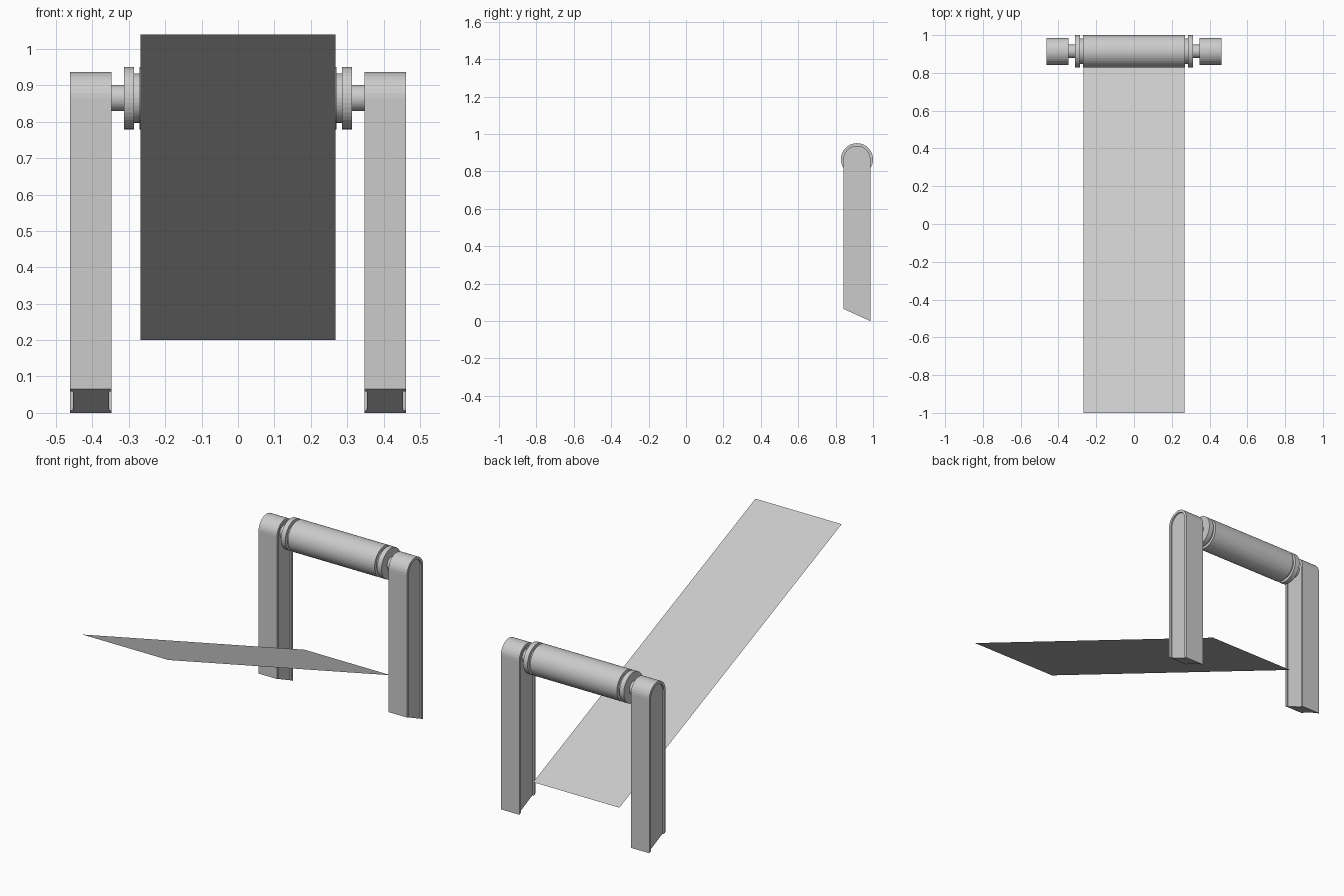
import bpy, bmesh
from math import sin, cos, pi

if "Cube" in bpy.data.objects:
    bpy.data.objects.remove(bpy.data.objects["Cube"])

AXIS_Y, AXIS_Z = 0.914, 0.865


def finish(name, bm):
    bmesh.ops.recalc_face_normals(bm, faces=bm.faces)
    mesh = bpy.data.meshes.new(name)
    bm.to_mesh(mesh)
    bm.free()
    obj = bpy.data.objects.new(name, mesh)
    bpy.context.collection.objects.link(obj)
    return obj


def arch(radius, segments=16):
    """Round-topped leg outline, open at the slanted foot."""
    foot = lambda y: 0.065 * (AXIS_Y + 0.072 - y) / 0.144
    pts = [(AXIS_Y - radius, foot(AXIS_Y - radius))]
    for i in range(segments + 1):
        a = pi - pi * i / segments
        pts.append((AXIS_Y + radius * cos(a), AXIS_Z + radius * sin(a)))
    pts.append((AXIS_Y + radius, foot(AXIS_Y + radius)))
    return pts


def make_leg(name, side):
    """Leg with an H-shaped section: rim band around a recessed web."""
    outer, inner = arch(0.072), arch(0.057)
    layers = [(inner, 0.355), (inner, 0.347), (outer, 0.347),
              (outer, 0.462), (inner, 0.462), (inner, 0.454)]
    bm = bmesh.new()
    strips = [[bm.verts.new((side * x, y, z)) for y, z in pts]
              for pts, x in layers]
    for a, b in zip(strips, strips[1:]):
        for i in range(len(a) - 1):
            bm.faces.new((a[i], a[i + 1], b[i + 1], b[i]))
    bm.faces.new(strips[0])
    bm.faces.new(strips[-1])
    # foot
    bm.faces.new([s[0] for s in strips] + [s[-1] for s in reversed(strips)])
    return finish(name, bm)


def make_roller(name, segments=40):
    """Lathed roller with necks, flanges and axle stubs."""
    half = [(0.27, 0.086), (0.27, 0.068), (0.286, 0.068), (0.286, 0.086),
            (0.313, 0.086), (0.313, 0.036), (0.355, 0.036)]
    profile = [(-x, r) for x, r in reversed(half)] + half
    bm = bmesh.new()
    rings = []
    for x, r in profile:
        rings.append([bm.verts.new((x, AXIS_Y + r * cos(2 * pi * i / segments),
                                    AXIS_Z + r * sin(2 * pi * i / segments)))
                      for i in range(segments)])
    for a, b in zip(rings, rings[1:]):
        for i in range(segments):
            j = (i + 1) % segments
            bm.faces.new((a[i], a[j], b[j], b[i]))
    bm.faces.new(rings[0])
    bm.faces.new(rings[-1])
    return finish(name, bm)


def make_belt(name):
    """Single-sheet sloping belt, high at the front."""
    bm = bmesh.new()
    corners = [(-0.268, -1, 1.04), (0.268, -1, 1.04),
               (0.268, 0.975, 0.2), (-0.268, 0.975, 0.2)]
    face = bm.faces.new([bm.verts.new(c) for c in corners])
    obj = finish(name, bm)
    if obj.data.polygons[0].normal.z < 0:
        obj.data.flip_normals()
    return obj


make_leg("leg_right", 1)
make_leg("leg_left", -1)
make_roller("roller")
make_belt("sloping_belt")
